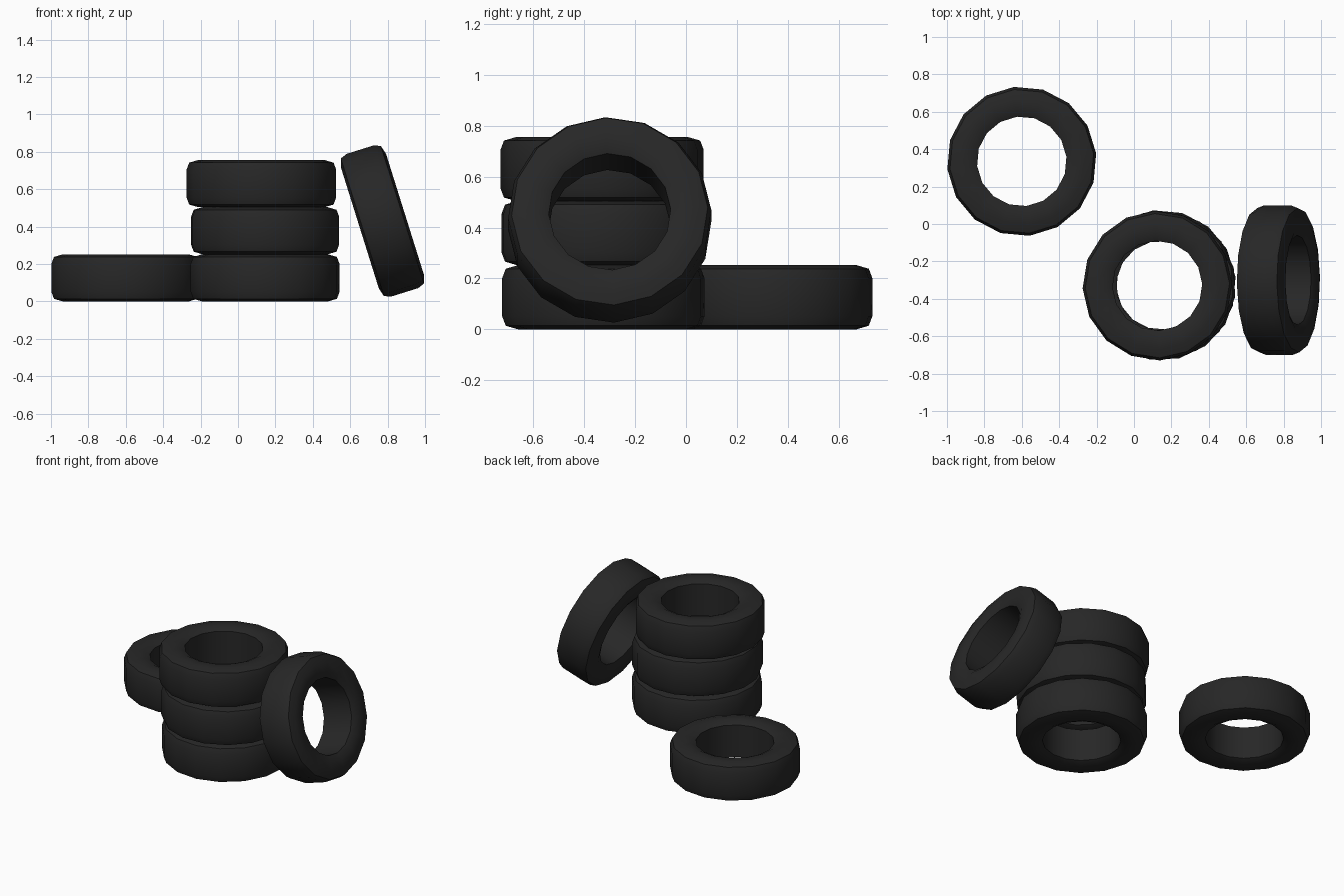
import bpy, bmesh, math
from mathutils import Vector

if "Cube" in bpy.data.objects:
    bpy.data.objects.remove(bpy.data.objects["Cube"])

SIDES = 16
H = 0.126  # half width of a tyre

# closed cross-section (radius, height): bore, rim lip, sidewall, shoulder, tread
half = [(0.24, H - 0.018), (0.278, H), (0.338, H), (0.386, 0.112), (0.40, 0.075)]
profile = half + [(r, -z) for r, z in reversed(half)]

rubber = bpy.data.materials.new("black rubber")
rubber.diffuse_color = (0.02, 0.02, 0.02, 1)
rubber.use_nodes = True
rubber.node_tree.nodes["Principled BSDF"].inputs["Base Color"].default_value = rubber.diffuse_color


def tyre(name, loc, spin=0.0, lean=0.0):
    """Lathe the cross-section around z, then place the tyre."""
    bm = bmesh.new()
    rings = []
    for i in range(SIDES):
        a = 2 * math.pi * i / SIDES + math.radians(spin)
        rings.append([bm.verts.new((r * math.cos(a), r * math.sin(a), z)) for r, z in profile])
    n = len(profile)
    for i in range(SIDES):
        a, b = rings[i], rings[(i + 1) % SIDES]
        for j in range(n):
            k = (j + 1) % n
            bm.faces.new((a[j], a[k], b[k], b[j]))
    bmesh.ops.recalc_face_normals(bm, faces=bm.faces[:])
    mesh = bpy.data.meshes.new(name)
    bm.to_mesh(mesh)
    bm.free()
    mesh.materials.append(rubber)
    ob = bpy.data.objects.new(name, mesh)
    bpy.context.collection.objects.link(ob)
    ob.location = Vector(loc)
    ob.rotation_euler = (0, math.radians(lean), 0)
    bpy.ops.object.select_all(action='DESELECT')
    ob.select_set(True)
    bpy.context.view_layer.objects.active = ob
    bpy.ops.object.shade_smooth_by_angle(angle=math.radians(30))
    return ob


# stack of three
tyre("stack_tyre_bottom", (0.145, -0.325, H), 6)
tyre("stack_tyre_middle", (0.145, -0.33, 3 * H), 14)
tyre("stack_tyre_top", (0.125, -0.33, 5 * H), 2)

# single tyre lying flat behind
tyre("flat_tyre", (-0.60, 0.335, H), 6)

# tyre leaning on the stack
tyre("leaning_tyre", (0.772, -0.30, 0.43), 2.5, 72.6)
